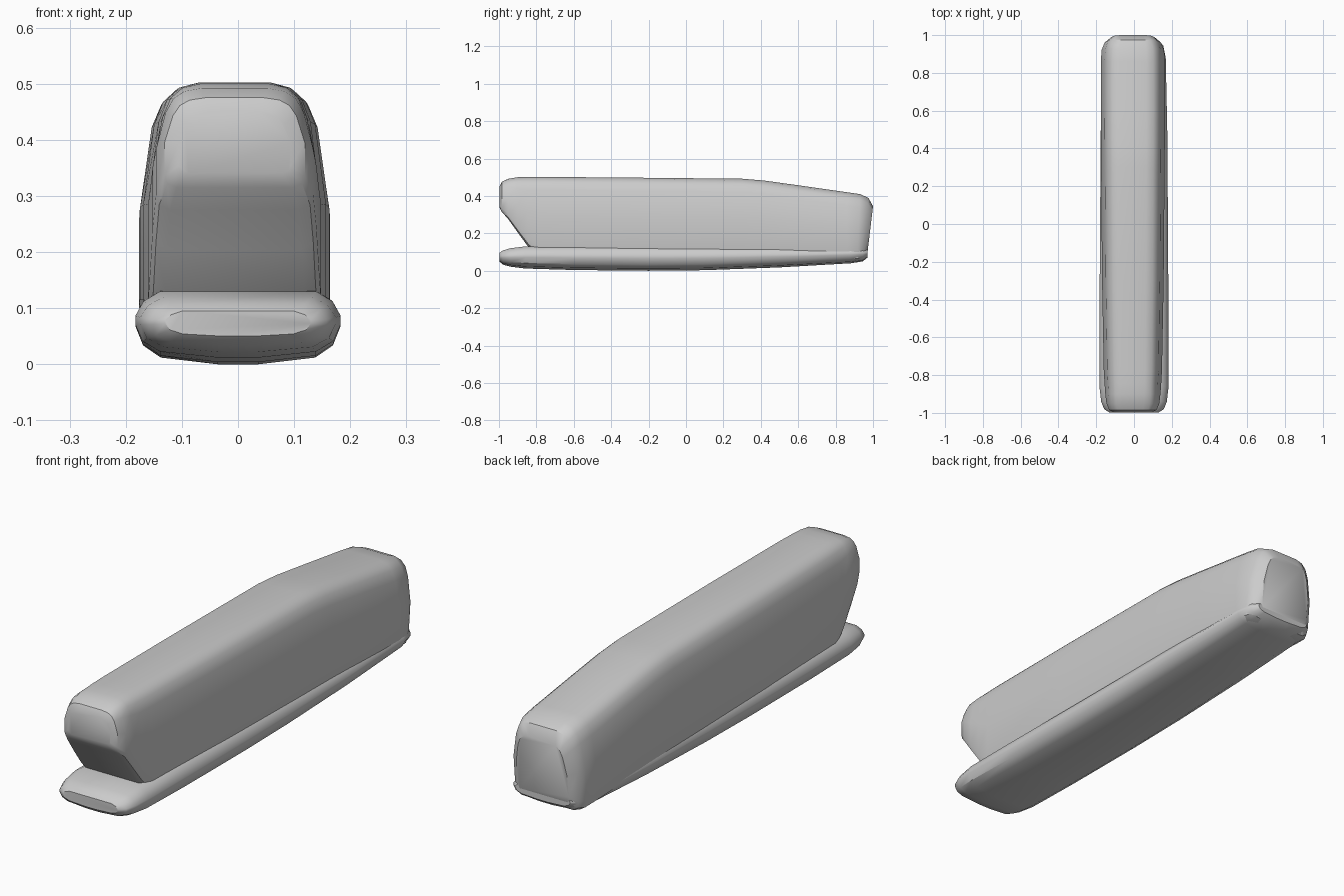
import bpy, bmesh, math

cube = bpy.data.objects.get("Cube")
if cube:
    bpy.data.objects.remove(cube, do_unlink=True)

grey = bpy.data.materials.new("plain grey")
grey.use_nodes = True
grey.diffuse_color = (0.6, 0.6, 0.6, 1)
grey.node_tree.nodes["Principled BSDF"].inputs["Base Color"].default_value = (0.6, 0.6, 0.6, 1)


def loft(name, section, stations, centre):
    """Skin mirrored sections along y; each station is y, bottom, top, half width, lean."""
    bm = bmesh.new()
    rings = []
    for y, bottom, top, half, lean in stations:
        side = [(fx * half, z) for fx, z in section(bottom, top)]
        outline = side + [(-x, z) for x, z in reversed(side)]
        rings.append([bm.verts.new((x + centre, y + lean * (z - top), z)) for x, z in outline])
    for a, b in zip(rings, rings[1:]):
        for i in range(len(a)):
            j = (i + 1) % len(a)
            bm.faces.new((a[i], a[j], b[j], b[i]))
    bm.faces.new(rings[0])
    bm.faces.new(rings[-1])
    bmesh.ops.recalc_face_normals(bm, faces=bm.faces)
    mesh = bpy.data.meshes.new(name)
    bm.to_mesh(mesh)
    bm.free()
    mesh.materials.append(grey)
    obj = bpy.data.objects.new(name, mesh)
    bpy.context.collection.objects.link(obj)
    bpy.ops.object.select_all(action='DESELECT')
    bpy.context.view_layer.objects.active = obj
    obj.select_set(True)
    bpy.ops.object.shade_smooth_by_angle(angle=math.radians(35))


def arm_section(bottom, top):
    # Upright lower walls, tapering to a rounded top
    h = top - bottom
    k = min(1, h / 0.35)
    return [(0.82, bottom), (0.96, bottom + 0.015 * k), (1, bottom + 0.045 * k),
            (1, bottom + 0.5 * h), (0.88, top - 0.07 * k), (0.78, top - 0.03 * k),
            (0.64, top - 0.009 * k), (0.42, top)]


def base_section(bottom, top):
    # Shallow keel below, bulging rounded rim, flat top
    h = top - bottom
    return [(fx, bottom + fz * h) for fx, fz in
            [(0.2, 0), (0.76, 0.09), (0.93, 0.25), (1, 0.5), (1, 0.63), (0.92, 0.85), (0.76, 1)]]


# Upper arm with undercut nose and a leaning back
loft("upper_arm", arm_section, [
    (-0.998, 0.34, 0.45, 0.10, 0),
    (-0.985, 0.315, 0.475, 0.125, 0),
    (-0.95, 0.275, 0.492, 0.14, 0),
    (-0.90, 0.205, 0.50, 0.146, 0),
    (-0.845, 0.13, 0.502, 0.15, 0),
    (-0.78, 0.07, 0.502, 0.154, 0),
    (-0.30, 0.07, 0.498, 0.163, 0),
    (0.30, 0.07, 0.492, 0.168, 0),
    (0.42, 0.07, 0.482, 0.169, 0),
    (0.60, 0.065, 0.457, 0.17, 0),
    (0.86, 0.055, 0.42, 0.17, 0),
    (0.93, 0.05, 0.41, 0.165, 0.04),
    (0.975, 0.055, 0.39, 0.15, 0.09),
    (1.0, 0.085, 0.345, 0.12, 0.12),
], -0.006)

# Base plate, rising gently towards the back
loft("base_plate", base_section, [
    (-0.998, 0.05, 0.095, 0.13, 0),
    (-0.98, 0.033, 0.108, 0.158, 0),
    (-0.94, 0.022, 0.12, 0.174, 0),
    (-0.86, 0.012, 0.13, 0.183, 0),
    (-0.60, 0.004, 0.132, 0.183, 0),
    (-0.20, 0.0, 0.132, 0.181, 0),
    (0.10, 0.003, 0.132, 0.179, 0),
    (0.50, 0.018, 0.132, 0.176, 0),
    (0.88, 0.04, 0.13, 0.168, 0),
    (0.945, 0.05, 0.125, 0.155, 0),
    (0.97, 0.07, 0.115, 0.13, 0),
], 0)
